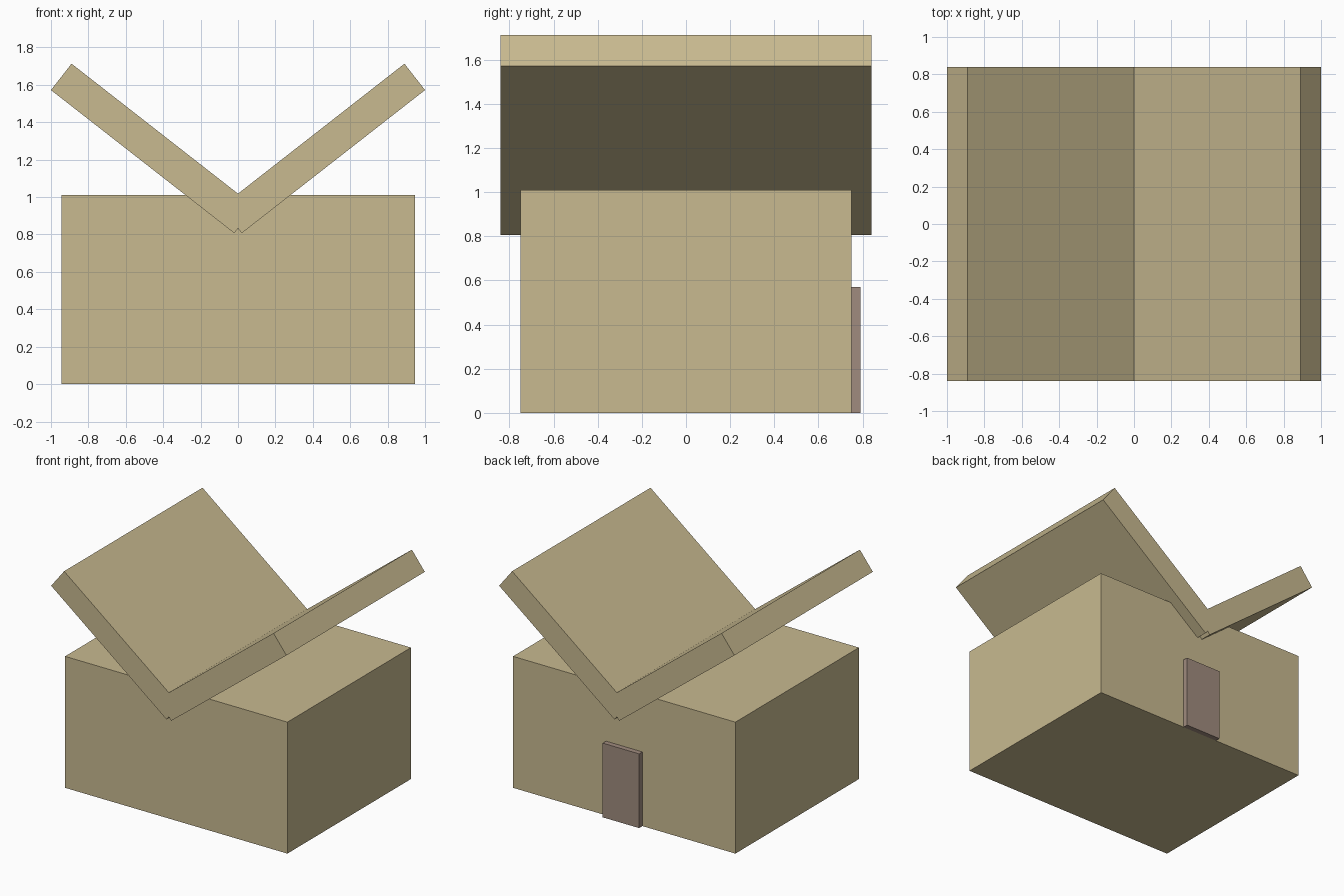
import bpy
import bmesh

if "Cube" in bpy.data.objects:
    bpy.data.objects.remove(bpy.data.objects["Cube"])


def material(name, color):
    mat = bpy.data.materials.new(name)
    mat.diffuse_color = (*color, 1.0)
    mat.use_nodes = True
    mat.node_tree.nodes["Principled BSDF"].inputs["Base Color"].default_value = mat.diffuse_color
    return mat


def prism(name, profile, y0, y1, mat):
    """Extrude an x-z profile along y."""
    bm = bmesh.new()
    face = bm.faces.new([bm.verts.new((x, y0, z)) for x, z in profile])
    ext = bmesh.ops.extrude_face_region(bm, geom=[face])
    verts = [v for v in ext["geom"] if isinstance(v, bmesh.types.BMVert)]
    bmesh.ops.translate(bm, verts=verts, vec=(0, y1 - y0, 0))
    bmesh.ops.recalc_face_normals(bm, faces=bm.faces)
    mesh = bpy.data.meshes.new(name)
    bm.to_mesh(mesh)
    bm.free()
    mesh.materials.append(mat)
    obj = bpy.data.objects.new(name, mesh)
    bpy.context.collection.objects.link(obj)
    return obj


def rect(half_width, height):
    return [(-half_width, 0), (half_width, 0),
            (half_width, height), (-half_width, height)]


tan = material("tan_wall", (0.58, 0.49, 0.28))
brown = material("brown_door", (0.35, 0.26, 0.21))

# Main block of the house
prism("house_body", rect(0.945, 1.01), -0.75, 0.75, tan)

# Door on the back wall
prism("door", rect(0.155, 0.57), 0.75, 0.79, brown)

# Two tilted slabs crossing in a V to form the butterfly roof
slab = [(0.02, 0.807), (1.0, 1.572), (0.89, 1.713), (-0.09, 0.948)]
for side, name in ((1, "roof_right"), (-1, "roof_left")):
    prism(name, [(side * x, z) for x, z in slab], -0.84, 0.84, tan)
